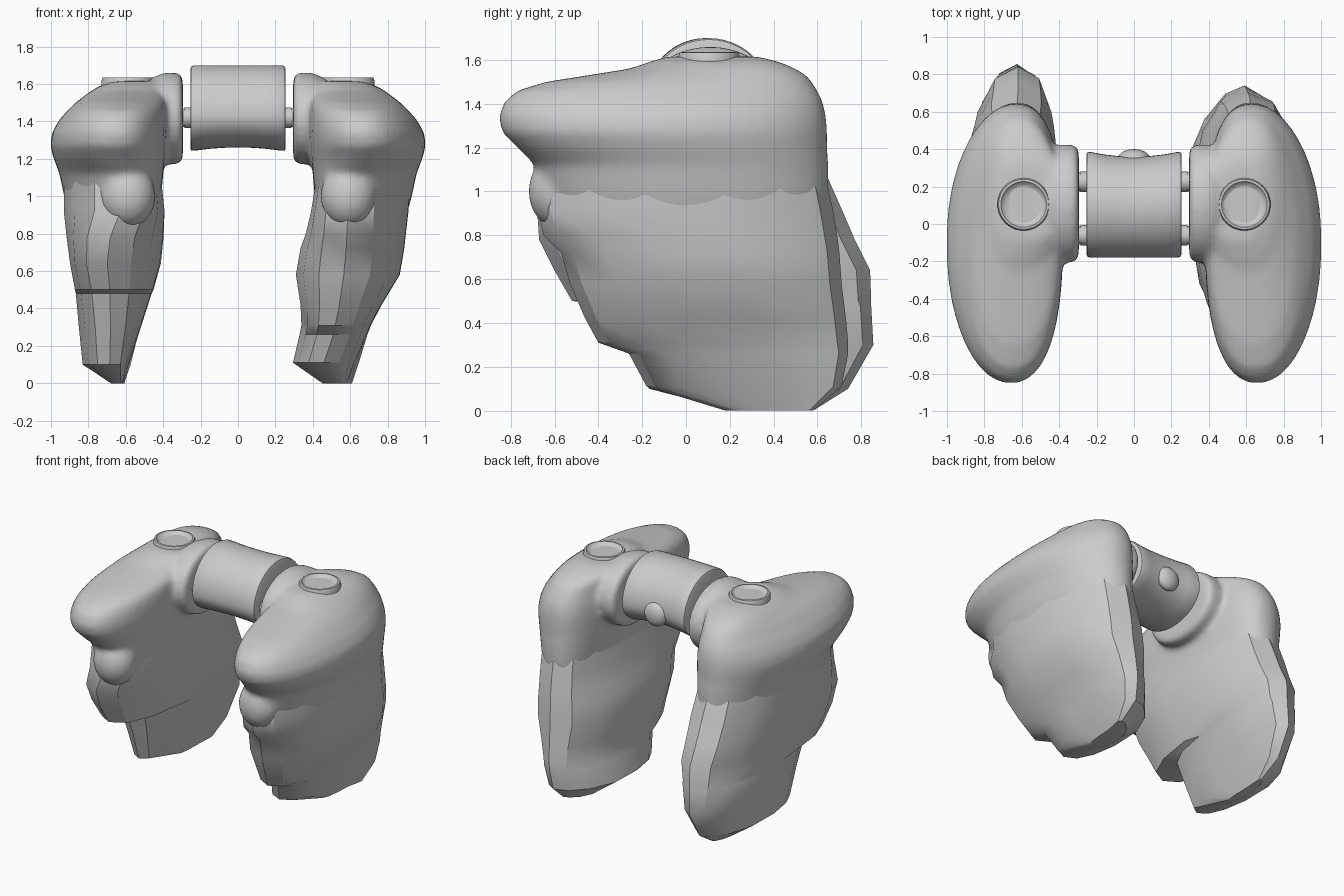
import bpy, bmesh, math
from mathutils import Matrix

if "Cube" in bpy.data.objects:
    bpy.data.objects.remove(bpy.data.objects["Cube"])


def loft(bm, rings):
    """Skin a stack of equal-length point rings and cap both ends."""
    rows = [[bm.verts.new(p) for p in r] for r in rings]
    n = len(rows[0])
    for a, b in zip(rows, rows[1:]):
        for i in range(n):
            j = (i + 1) % n
            bm.faces.new((a[i], a[j], b[j], b[i]))
    bm.faces.new(rows[0])
    bm.faces.new(rows[-1])


def finish(bm, name, angle=35):
    bmesh.ops.recalc_face_normals(bm, faces=bm.faces)
    me = bpy.data.meshes.new(name)
    bm.to_mesh(me)
    bm.free()
    ob = bpy.data.objects.new(name, me)
    bpy.context.collection.objects.link(ob)
    bpy.ops.object.select_all(action='DESELECT')
    ob.select_set(True)
    bpy.context.view_layer.objects.active = ob
    bpy.ops.object.shade_smooth_by_angle(angle=math.radians(angle))
    return ob


def power(v, e):
    return math.copysign(abs(v) ** e, v)


def slab(side, row, n, p=2.4, turn=0.0):
    """Horizontal egg-shaped ring: z, inner x, outer x, front tip x, front y, back y."""
    z, xi, xo, xf, yf, yb = row
    xm, w, ym, d = (xi + xo) / 2, (xo - xi) / 2, (yf + yb) / 2, (yb - yf) / 2
    out = []
    for i in range(n):
        a = 2 * math.pi * (i + turn) / n
        cx, cy = power(math.cos(a), 2 / p), power(math.sin(a), 2 / p)
        tip = (xf if cy < 0 else 0.61) - xm
        x = xm + w * cx + tip * cy * cy * 0.8
        out.append((side * x, ym + d * cy, z))
    return out


def oval(x, cy, cz, ry, up, down, n=48):
    """Oval ring in the yz plane with separate upper and lower heights."""
    pts = []
    for i in range(n):
        a = 2 * math.pi * i / n
        s = math.sin(a)
        pts.append((x, cy + ry * math.cos(a), cz + s * (up if s > 0 else down)))
    return pts


def cylinder_x(name, x0, x1, y, z, r):
    bm = bmesh.new()
    loft(bm, [oval(x, y, z, r, r, r, 24) for x in (x0, x1)])
    finish(bm, name)


UPPER = [
    (0.86, .43, .89, .58, -.60, .63),
    (1.00, .41, .93, .58, -.66, .65),
    (1.12, .40, .955, .60, -.69, .65),
    (1.20, .39, .985, .64, -.77, .645),
    (1.27, .385, 1.005, .65, -.84, .645),
    (1.34, .38, .995, .65, -.855, .64),
    (1.41, .38, .955, .65, -.83, .625),
    (1.46, .38, .91, .65, -.77, .60),
    (1.50, .38, .87, .64, -.64, .575),
    (1.53, .38, .83, .63, -.45, .55),
    (1.56, .37, .79, .62, -.26, .50),
    (1.59, .36, .74, .60, -.17, .43),
    (1.615, .36, .66, .58, -.09, .33),
]
LOWER = {
    1: [(1.10, .42, .93, .58, -.65, .63),
        (0.92, .39, .92, .57, -.68, .67),
        (0.80, .36, .905, .57, -.65, .69),
        (0.72, .33, .895, .57, -.57, .70),
        (0.58, .305, .87, .56, -.53, .71),
        (0.42, .33, .77, .54, -.46, .73),
        (0.31, .335, .71, .52, -.40, .74),
        (0.26, .325, .69, .51, -.26, .74),
        (0.11, .29, .625, .46, -.18, .71),
        (0.00, .45, .58, .52, .18, .58)],
    -1: [(1.10, .41, .94, .62, -.65, .63),
         (0.92, .39, .94, .62, -.68, .71),
         (0.78, .395, .92, .69, -.67, .77),
         (0.64, .41, .90, .71, -.60, .84),
         (0.50, .45, .875, .69, -.52, .845),
         (0.48, .46, .87, .69, -.30, .845),
         (0.30, .52, .855, .68, -.24, .855),
         (0.10, .585, .835, .68, -.17, .74),
         (0.00, .615, .68, .64, .22, .58)],
}

for side, tag in ((1, "right"), (-1, "left")):
    # rounded shoulder with front prong, inner hub and finger swelling, fused together
    bm = bmesh.new()
    loft(bm, [slab(side, r, 48, 2.2) for r in UPPER])
    bmesh.ops.recalc_face_normals(bm, faces=bm.faces)
    loft(bm, [oval(side * x, .11, 1.41, .315 * s, .25 * s, .24 * s)
              for x, s in ((.295, .90), (.315, 1), (.40, 1), (.48, .85))])
    mat = (Matrix.Translation((side * .59, -.58, 1.0))
           @ Matrix.Diagonal((.15, .14, .17, 1)))
    bmesh.ops.create_uvsphere(bm, u_segments=24, v_segments=16, radius=1, matrix=mat)
    body = finish(bm, tag + "_grip_upper", 180)
    rm = body.modifiers.new("fuse", 'REMESH')
    rm.mode, rm.voxel_size, rm.use_smooth_shade = 'VOXEL', .018, True
    sm = body.modifiers.new("soften", 'SMOOTH')
    sm.factor, sm.iterations = .5, 10

    # faceted lower grip, different on each side
    bm = bmesh.new()
    loft(bm, [slab(side, r, 14, 2.3, .5) for r in LOWER[side]])
    finish(bm, tag + "_grip_lower", 32)

    # dished thumb disc with raised rim
    bm = bmesh.new()
    profile = [(.14, 1.54), (.14, 1.618), (.134, 1.634), (.122, 1.636),
               (.112, 1.622), (.09, 1.612), (.01, 1.604)]
    loft(bm, [[(side * .59 + r * math.cos(2 * math.pi * i / 48),
                .105 + r * math.sin(2 * math.pi * i / 48), z) for i in range(48)]
              for r, z in profile])
    finish(bm, tag + "_thumb_disc", 60)

    # two connector pins on each end of the barrel
    for label, y in (("rear", .225), ("front", -.06)):
        cylinder_x(tag + "_" + label + "_pin", side * .22, side * .34, y, 1.42, .05)
        cylinder_x(tag + "_" + label + "_pin_collar", side * .22, side * .285, y, 1.42, .055)

# waisted central barrel, flat along the top and front
bm = bmesh.new()
rings = []
for x, end in ((-.255, .93), (-.25, .975), (-.235, 1), (-.16, 1), (-.08, 1), (0, 1),
               (.08, 1), (.16, 1), (.235, 1), (.25, .975), (.255, .93)):
    dip = .03 * (1 - (x / .255) ** 2)
    rings.append(oval(x, .105 - dip / 2, 1.43, (.285 - dip / 2) * end,
                      .27 * end, (.19 - dip * .7) * end))
loft(bm, rings)
finish(bm, "center_barrel", 40)

# domed button at the back of the barrel
bm = bmesh.new()
mat = Matrix.Translation((0, .35, 1.41)) @ Matrix.Diagonal((.085, .05, .085, 1))
bmesh.ops.create_uvsphere(bm, u_segments=32, v_segments=16, radius=1, matrix=mat)
finish(bm, "rear_button", 60)
